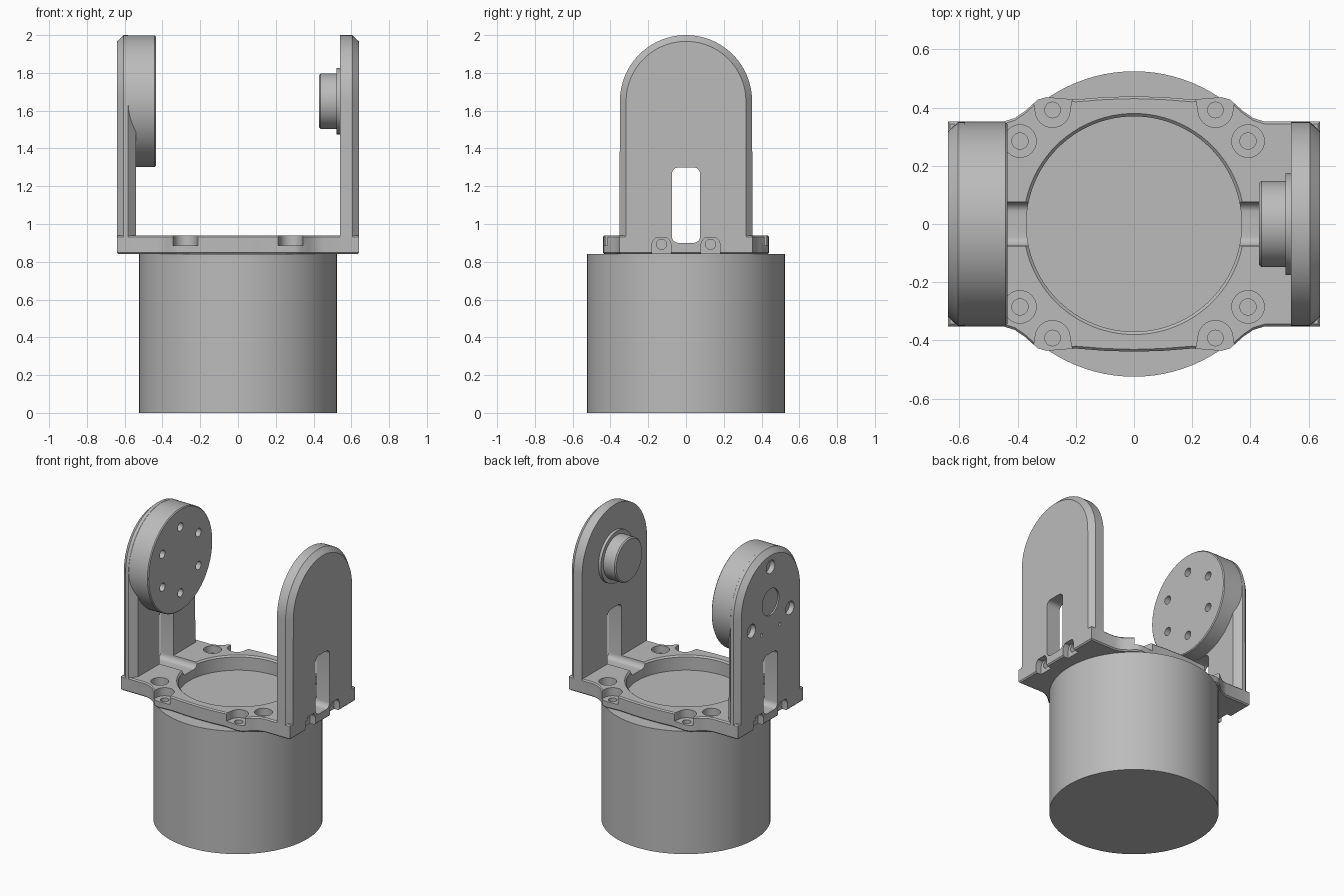
import bpy, bmesh, math
from mathutils import Matrix, Vector

cube = bpy.data.objects.get("Cube")
if cube:
    bpy.data.objects.remove(cube, do_unlink=True)

grey = bpy.data.materials.new("matte grey")
grey.use_nodes = True
grey.diffuse_color = (0.5, 0.5, 0.5, 1)
grey.node_tree.nodes["Principled BSDF"].inputs["Base Color"].default_value = (0.5, 0.5, 0.5, 1)


def arc(cx, cy, r, a0, a1, n):
    return [(cx + r * math.cos(math.radians(a0 + (a1 - a0) * i / n)),
             cy + r * math.sin(math.radians(a0 + (a1 - a0) * i / n))) for i in range(n + 1)]


def circle(cx, cy, r, n=32):
    return arc(cx, cy, r, 0, 360, n)[:-1]


def loft(name, rings, axis="z"):
    """Capped skin through (offset, outline) rings stacked along an axis."""
    bm = bmesh.new()
    loops = []
    for d, pts in rings:
        loops.append([bm.verts.new((d, u, v) if axis == "x" else (u, v, d)) for u, v in pts])
    n = len(loops[0])
    for a, b in zip(loops, loops[1:]):
        for i in range(n):
            bm.faces.new((a[i], a[(i + 1) % n], b[(i + 1) % n], b[i]))
    bm.faces.new(loops[0][::-1])
    bm.faces.new(loops[-1])
    bmesh.ops.recalc_face_normals(bm, faces=bm.faces[:])
    me = bpy.data.meshes.new(name)
    bm.to_mesh(me)
    bm.free()
    ob = bpy.data.objects.new(name, me)
    bpy.context.collection.objects.link(ob)
    me.materials.append(grey)
    return ob


def prism(name, pts, d0, d1, axis="z"):
    return loft(name, [(d0, pts), (d1, pts)], axis)


def cut(target, *cutters):
    """Subtract each cutter, bake the result and remove the cutters."""
    for c in cutters:
        c.hide_render = True
        m = target.modifiers.new("cut", "BOOLEAN")
        m.operation, m.solver, m.object = "DIFFERENCE", "EXACT", c
        bpy.context.view_layer.update()
        dg = bpy.context.evaluated_depsgraph_get()
        me = bpy.data.meshes.new_from_object(target.evaluated_get(dg))
        target.modifiers.clear()
        target.data = me
        bpy.data.objects.remove(c, do_unlink=True)


def finish(ob, angle=28):
    bpy.ops.object.select_all(action="DESELECT")
    ob.select_set(True)
    bpy.context.view_layer.objects.active = ob
    bpy.ops.object.shade_smooth_by_angle(angle=math.radians(angle))


def long_slot():
    """Rounded slot running through both uprights and the plate top."""
    pts = (arc(0.04, 1.265, 0.035, 0, 90, 6) + arc(-0.04, 1.265, 0.035, 90, 180, 6)
           + arc(-0.04, 0.935, 0.035, 180, 270, 6) + arc(0.04, 0.935, 0.035, 270, 360, 6))
    return prism("slot_cutter", pts, -0.8, 0.8, "x")


# Motor body
finish(loft("motor_body", [(0, circle(0, 0, 0.525, 96)), (0.84, circle(0, 0, 0.525, 96))]))

# Mounting plate, outlined from one mirrored quarter
def plate_outline(e):
    q = [(0.64 - e, 0.352 - e), (0.45, 0.352 - e), (0.41, 0.364 - e), (0.375, 0.388 - e),
         (0.33, 0.428 - e), (0.30, 0.436 - e), (0.20, 0.428 - e), (0.10, 0.436 - e), (0, 0.439 - e)]
    top = q + [(-x, y) for x, y in q[-2::-1]]
    return top + [(-x, -y) for x, y in top]

plate = loft("mounting_plate", [(0.84, plate_outline(0.008)), (0.848, plate_outline(0)),
                                (0.932, plate_outline(0)), (0.94, plate_outline(0.008))])
cut(plate,
    loft("bore_cutter", [(0.8, circle(0, 0, 0.37, 96)), (0.93, circle(0, 0, 0.37, 96)),
                         (0.95, circle(0, 0, 0.39, 96))]),
    long_slot())
for sx in (-1, 1):
    for sy in (-1, 1):
        # Open corner notch with a screw hole in its ledge
        u = [(0.38, 0.6), (0.365, 0.45), (0.345, 0.42)] + arc(0.28, 0.392, 0.06, 0, -180, 16) \
            + [(0.215, 0.42), (0.205, 0.45), (0.20, 0.6)]
        cut(plate,
            prism("notch_cutter", [(sx * x, sy * y) for x, y in u], 0.885, 1.0),
            prism("ledge_hole_cutter", circle(sx * 0.28, sy * 0.392, 0.027, 24), 0.8, 0.91),
            # Counterbored screw hole
            prism("counterbore_cutter", circle(sx * 0.392, sy * 0.285, 0.056), 0.89, 1.0),
            prism("screw_cutter", circle(sx * 0.392, sy * 0.285, 0.028, 24), 0.8, 0.91))
        # Arched screw pocket in the end face
        pocket = arc(sy * 0.13, 0.885, 0.051, 0, 180, 16) + [(sy * 0.13 - 0.051, 0.8), (sy * 0.13 + 0.051, 0.8)]
        cut(plate,
            prism("pocket_cutter", pocket, sx * 0.60, sx * 0.7, "x"),
            prism("pocket_hole_cutter", circle(sy * 0.13, 0.892, 0.027, 24), sx * 0.55, sx * 0.63, "x"))
finish(plate)

# Uprights: round-topped slabs with chamfered rims
def arch(e):
    return [(-0.352 + e, 0.925), (0.352 - e, 0.925)] + arc(0, 1.65, 0.35 - e, 0, 180, 48)

right_rings = [(0.54, 0), (0.605, 0), (0.64, 0.033)]
left_rings = [(-0.54, 0.042), (-0.583, 0), (-0.605, 0), (-0.64, 0.033)]
idler_upright = loft("idler_upright", [(x, arch(e)) for x, e in right_rings], "x")
drive_upright = loft("drive_upright", [(x, arch(e)) for x, e in left_rings], "x")
for up in (idler_upright, drive_upright):
    cut(up, long_slot())

# Holes in the outer face of the drive upright
outer = [(0.24 * math.cos(math.radians(a)), 1.65 + 0.24 * math.sin(math.radians(a)), 0.045)
         for a in (90, 210, 330)]
outer += [(-0.1, 1.46, 0.011), (0.1, 1.46, 0.011)]
for y, z, r in outer:
    cut(drive_upright, prism("hole_cutter", circle(y, z, r, 24), -0.7, -0.605, "x"))
cut(drive_upright, prism("hub_cutter", circle(0, 1.65, 0.09), -0.7, -0.63, "x"))
finish(idler_upright)
finish(drive_upright)

# Drive disc with a ring of six holes
disc = loft("drive_disc", [(-0.6, circle(0, 1.65, 0.349, 96)), (-0.441, circle(0, 1.65, 0.349, 96)),
                           (-0.435, circle(0, 1.65, 0.343, 96))], "x")
for k in range(6):
    a = math.radians(90 + 60 * k)
    cut(disc, prism("hole_cutter", circle(0.225 * math.cos(a), 1.65 + 0.225 * math.sin(a), 0.028, 24),
                    -0.50, -0.4, "x"))
finish(disc)

# Idler boss with a thin flange behind it
finish(loft("idler_flange", [(0.545, circle(0, 1.65, 0.175, 64)), (0.521, circle(0, 1.65, 0.175, 64))], "x"))
finish(loft("idler_boss", [(0.53, circle(0, 1.65, 0.148, 64)), (0.438, circle(0, 1.65, 0.148, 64)),
                           (0.43, circle(0, 1.65, 0.14, 64))], "x"))
